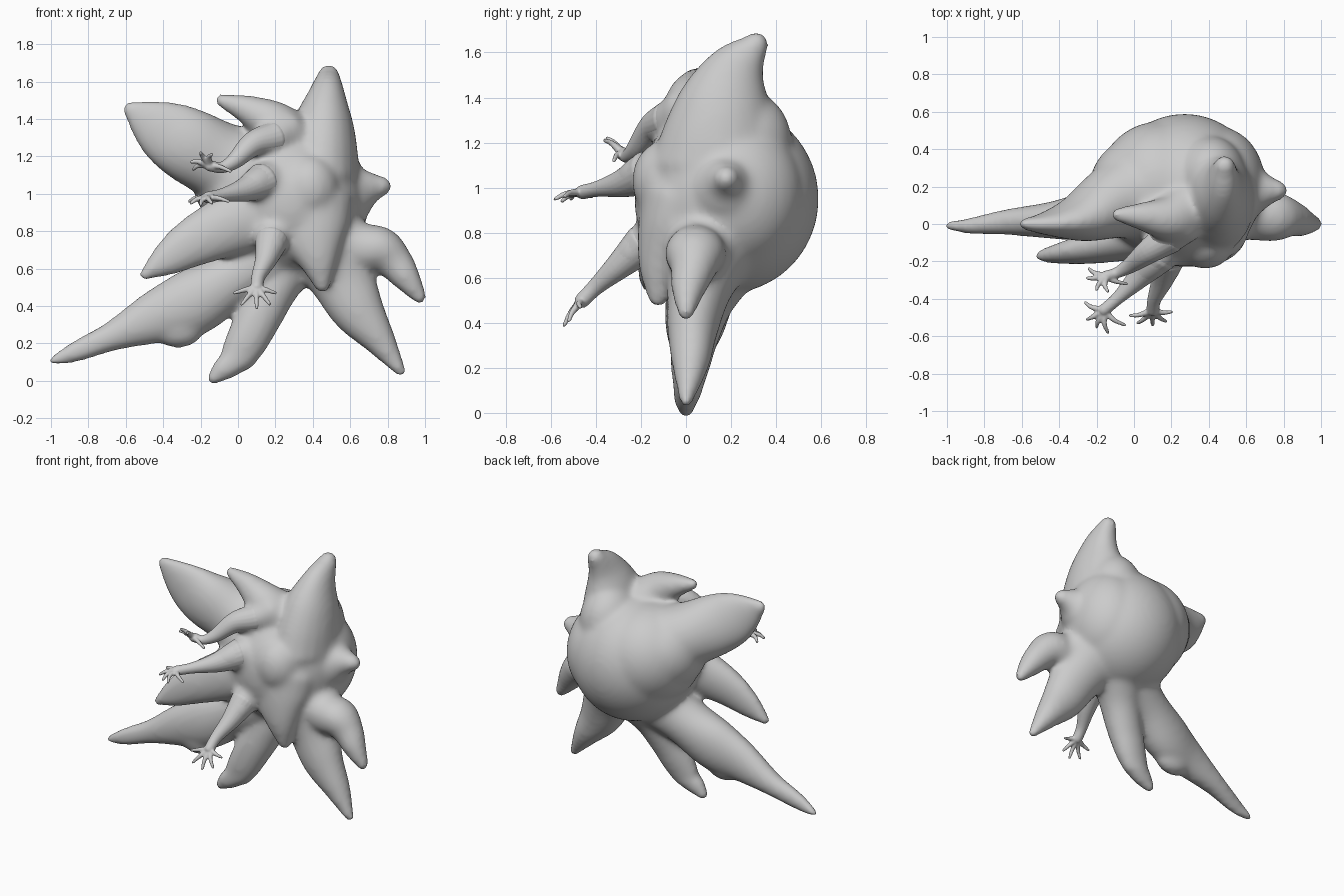
import bpy, bmesh, math
from mathutils import Vector, Matrix

SEG = 20


def spline(pts, steps=6):
    """Catmull-Rom through (x, y, z, r, ry) points."""
    P = [Vector(p) for p in pts]
    P = [P[0] * 2 - P[1]] + P + [P[-1] * 2 - P[-2]]
    out = []
    for i in range(1, len(P) - 2):
        a, b, c, d = P[i - 1:i + 3]
        for k in range(steps):
            t = k / steps
            out.append(0.5 * (2 * b + (c - a) * t + (2 * a - 5 * b + 4 * c - d) * t * t
                              + (3 * b - a - 3 * c + d) * t ** 3))
    return out + [P[-2]]


def tube(bm, pts):
    """Tapered limb: r is the half width, ry the half depth (towards y). Round ends."""
    pts = [tuple(p) if len(p) == 5 else tuple(p) + (p[3],) for p in pts]
    S = spline(pts)
    n = len(S)
    rings = []
    for i, s in enumerate(S):
        t = (S[min(i + 1, n - 1)].to_3d() - S[max(i - 1, 0)].to_3d()).normalized()
        a = Vector((0, 1, 0))
        a = (a - t * a.dot(t)).normalized()
        b = t.cross(a)
        p, r, ry = s.to_3d(), max(s[3], .004), max(s[4], .004)
        m = min(r, ry)
        caps = [(0, 1)]
        if i == 0:
            caps = [(-math.sin(q), math.cos(q)) for q in (1.35, 1.0, .5)] + caps
        if i == n - 1:
            caps += [(math.sin(q), math.cos(q)) for q in (.5, 1.0, 1.35)]
        for off, sc in caps:
            ring = []
            for k in range(SEG):
                q = 2 * math.pi * k / SEG
                ring.append(bm.verts.new(p + t * off * m + (b * r * math.cos(q) + a * ry * math.sin(q)) * sc))
            rings.append(ring)
    faces = [bm.faces.new(rings[0]), bm.faces.new(rings[-1])]
    for u, v in zip(rings, rings[1:]):
        for k in range(SEG):
            j = (k + 1) % SEG
            faces.append(bm.faces.new((u[k], u[j], v[j], v[k])))
    bmesh.ops.recalc_face_normals(bm, faces=faces)


def ball(bm, c, s):
    bmesh.ops.create_uvsphere(bm, u_segments=40, v_segments=24, radius=1,
                              matrix=Matrix.Translation(c) @ Matrix.Diagonal((*s, 1)))


def finish(bm, name, voxel, iters):
    """Fuse the overlapping pieces into one smooth skin."""
    me = bpy.data.meshes.new(name)
    bm.to_mesh(me)
    bm.free()
    ob = bpy.data.objects.new(name, me)
    bpy.context.collection.objects.link(ob)
    for f in me.polygons:
        f.use_smooth = True
    rm = ob.modifiers.new("fuse", 'REMESH')
    rm.mode = 'VOXEL'
    rm.voxel_size = voxel
    rm.use_smooth_shade = True
    sm = ob.modifiers.new("soften", 'SMOOTH')
    sm.factor = 0.5
    sm.iterations = iters


# three thin arms with five-fingered hands: (limb path, finger tips)
ARMS = {
    "upper_arm": ([(.25, .0, 1.33, .12), (.19, -.07, 1.30, .09), (.08, -.145, 1.265, .068),
                   (-.02, -.22, 1.175, .044), (-.09, -.26, 1.14, .03), (-.15, -.28, 1.15, .03)],
                  [(-.20, -.35, 1.22), (-.14, -.36, 1.21), (-.25, -.29, 1.17), (-.24, -.24, 1.13),
                   (-.04, -.32, 1.12)]),
    "middle_arm": ([(.22, -.02, 1.08, .12), (.13, -.17, 1.065, .1), (.03, -.28, 1.02, .064),
                    (-.08, -.39, .995, .036), (-.16, -.46, .98, .032)],
                   [(-.26, -.42, .96), (-.25, -.51, .95), (-.20, -.55, .94), (-.14, -.58, .95),
                    (-.05, -.54, .96)]),
    "lower_arm": ([(.17, -.02, .88, .11), (.18, -.19, .75, .09), (.15, -.3, .65, .06),
                   (.11, -.4, .56, .038), (.1, -.46, .5, .034)],
                  [(-.02, -.49, .47), (.02, -.53, .41), (.1, -.54, .39), (.17, -.52, .41),
                   (.2, -.47, .47)]),
}

body = bmesh.new()
# round back, its flanks, neck and chest lump
ball(body, (.27, .18, .95), (.41, .41, .42))
ball(body, (.45, .22, .97), (.25, .30, .33))
ball(body, (.04, .19, 1.06), (.28, .28, .27))
ball(body, (.14, .2, 1.02), (.34, .35, .34))
ball(body, (.41, .25, 1.2), (.19, .22, .24))
ball(body, (.38, -.09, 1.03), (.16, .15, .18))
# head spike
tube(body, [(.44, .14, 1.1, .21, .30), (.45, .15, 1.25, .19, .25), (.46, .18, 1.4, .155, .20),
            (.475, .23, 1.53, .10, .135), (.485, .31, 1.635, .06, .06)])
# side knob
tube(body, [(.5, .18, 1.0, .26), (.62, .18, 1.01, .17), (.70, .18, 1.03, .1), (.765, .18, 1.04, .058)])
# snout
tube(body, [(.38, -.03, .92, .24, .19), (.40, -.09, .78, .19, .13), (.43, -.12, .64, .11, .09),
            (.45, -.125, .515, .048, .048)])
# right upper tentacle
tube(body, [(.5, .1, .76, .2), (.65, .05, .71, .14), (.76, .04, .70, .125, .135), (.84, .03, .63, .1),
            (.9, .01, .55, .078), (.97, 0, .45, .042)])
# right leg
tube(body, [(.45, .1, .75, .24), (.55, .06, .56, .18, .15), (.64, .03, .38, .145, .115),
            (.755, .02, .22, .09, .085), (.87, 0, .05, .032)])
# middle leg
tube(body, [(.26, .14, .65, .18), (.19, .08, .5, .135, .135), (.115, .04, .35, .125, .11),
            (.05, .02, .22, .115, .09), (.0, .01, .13, .10, .07)])
tube(body, [(.0, .01, .12, .08, .07), (-.08, 0, .06, .065, .055), (-.13, 0, .015, .038)])
# long left tail
tube(body, [(.22, .12, .7, .2), (-.03, .07, .545, .16, .16), (-.25, .04, .415, .18, .135),
            (-.44, .02, .34, .145, .10), (-.68, .01, .235, .08, .07), (-.87, -.01, .155, .058, .045),
            (-.99, -.01, .107, .027)])
ball(body, (-.32, .02, .285), (.14, .085, .11))
# left middle fin
tube(body, [(.2, 0, .93, .22, .18), (-.05, -.08, .83, .17, .12), (-.24, -.13, .74, .135, .085),
            (-.38, -.155, .65, .095, .06), (-.495, -.17, .57, .036)])
# left upper fin
tube(body, [(.1, .18, 1.08, .28, .29), (-.1, .12, 1.175, .215, .21), (-.27, .04, 1.265, .2, .14),
            (-.40, .01, 1.34, .17, .085), (-.51, 0, 1.41, .105, .05), (-.585, 0, 1.458, .045, .032)])
# small upper horn
tube(body, [(.26, .06, 1.3, .16), (.18, .03, 1.38, .125), (.05, .04, 1.45, .08),
            (-.09, .05, 1.5, .038)])
# shoulders, fused with the body
for path, _ in ARMS.values():
    tube(body, path[:3])
finish(body, "body", .016, 20)

for name, (path, tips) in ARMS.items():
    bm = bmesh.new()
    tube(bm, path[1:])
    palm = Vector(path[-1][:3])
    out = (palm - Vector(path[-2][:3])).normalized()
    for tip in map(Vector, tips):
        knuckle = palm.lerp(tip, .55) + out * .012 + Vector((0, 0, .01))
        tube(bm, [(*palm, .02), (*knuckle, .0135), (*tip, .009)])
    finish(bm, name, .006, 4)
